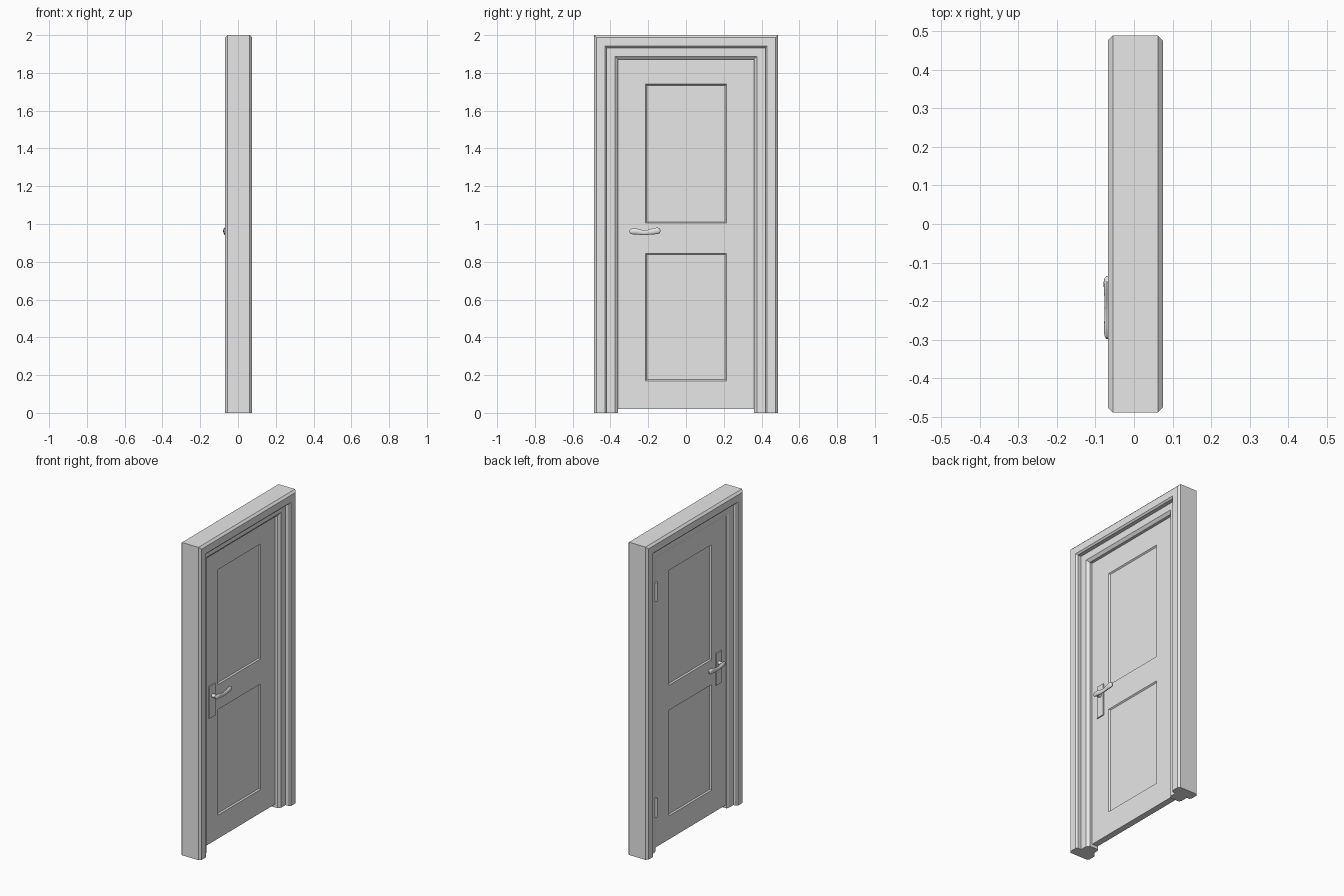
import bpy, bmesh
from math import sin, cos, pi
from mathutils import Matrix, Vector

cube = bpy.data.objects.get("Cube")
if cube:
    bpy.data.objects.remove(cube, do_unlink=True)

grey = bpy.data.materials.new("plain_grey")
grey.use_nodes = True
grey.diffuse_color = (0.8, 0.8, 0.8, 1)
grey.node_tree.nodes["Principled BSDF"].inputs["Base Color"].default_value = (0.8, 0.8, 0.8, 1)

HALF_W, HEIGHT = 0.488, 2.0
BACK, FRONT = -0.03, 0.01      # door faces along x


def finish(name, bm, smooth=False):
    bmesh.ops.recalc_face_normals(bm, faces=bm.faces)
    mesh = bpy.data.meshes.new(name)
    bm.to_mesh(mesh)
    bm.free()
    mesh.materials.append(grey)
    obj = bpy.data.objects.new(name, mesh)
    bpy.context.collection.objects.link(obj)
    if smooth:
        bpy.ops.object.select_all(action='DESELECT')
        obj.select_set(True)
        bpy.context.view_layer.objects.active = obj
        bpy.ops.object.shade_smooth_by_angle()
    return obj


def add_box(bm, lo, hi):
    lo, hi = Vector(lo), Vector(hi)
    m = Matrix.Translation((lo + hi) / 2) @ Matrix.Diagonal((*(hi - lo), 1))
    return bmesh.ops.create_cube(bm, size=1, matrix=m)


def loft(bm, rings):
    rows = [[bm.verts.new(p) for p in ring] for ring in rings]
    n = len(rows[0])
    for a, b in zip(rows, rows[1:]):
        for i in range(n):
            bm.faces.new((a[i], a[(i + 1) % n], b[(i + 1) % n], b[i]))
    bm.faces.new(rows[0])
    bm.faces.new(rows[-1])


# Frame: stepped, chamfered moulding swept up, across and down with mitres
# Profile points are (distance inward, x)
profile = [(0, 0.062), (0.013, 0.075), (0.058, 0.075), (0.068, 0.066),
           (0.068, 0.042), (0.112, 0.042), (0.129, 0.028),
           (0.129, -0.034), (0.112, -0.041), (0.068, -0.041),
           (0.068, -0.059), (0.058, -0.068), (0.013, -0.068), (0, -0.055)]
bm = bmesh.new()
loft(bm, [[(x, side * (HALF_W - d), (HEIGHT - d) * top) for d, x in profile]
          for side, top in ((-1, 0), (-1, 1), (1, 1), (1, 0))])
finish("door_frame", bm)

# Door leaf with two sunken panels on each face
panels = [(0.17, 0.845), (1.005, 1.74)]
PANEL_W = 0.214
bm = bmesh.new()
add_box(bm, (BACK, -0.36, 0.02), (FRONT, 0.36, 1.873))
cuts = [((0, y, 0), (0, 1, 0)) for y in (-PANEL_W, PANEL_W)]
cuts += [((0, 0, z), (0, 0, 1)) for pair in panels for z in pair]
for co, no in cuts:
    bmesh.ops.bisect_plane(bm, geom=bm.verts[:] + bm.edges[:] + bm.faces[:],
                           plane_co=co, plane_no=no)
bm.normal_update()
inside = []
for f in bm.faces:
    c = f.calc_center_median()
    if abs(f.normal.x) > 0.9 and abs(c.y) < PANEL_W and any(a < c.z < b for a, b in panels):
        inside.append(f)
bmesh.ops.inset_individual(bm, faces=inside, thickness=0.009, depth=-0.008)
finish("door_leaf", bm)

# Handles: back plate, spindle and wavy lever on each face
# Lever stations are (y, z, half height)
lever = [(-0.298, 0.961, 0.006), (-0.294, 0.961, 0.012), (-0.283, 0.961, 0.016),
         (-0.262, 0.961, 0.016), (-0.24, 0.956, 0.014), (-0.218, 0.954, 0.013),
         (-0.195, 0.957, 0.014), (-0.17, 0.962, 0.017), (-0.15, 0.964, 0.018),
         (-0.14, 0.964, 0.013), (-0.135, 0.964, 0.006)]
SIDES = 14
for label, face, out in (("front", FRONT, 1), ("back", BACK, -1)):
    bm = bmesh.new()
    xs = sorted((face - out * 0.002, face + out * 0.007))
    plate = add_box(bm, (xs[0], -0.31, 0.825), (xs[1], -0.254, 1.03))
    finish(label + "_handle_plate", bm)

    bm = bmesh.new()
    bmesh.ops.create_cone(
        bm, cap_ends=True, segments=SIDES, radius1=0.012, radius2=0.012, depth=0.04,
        matrix=Matrix.Translation((face + out * 0.02, -0.28, 0.961)) @ Matrix.Rotation(pi / 2, 4, 'Y'))
    finish(label + "_handle_spindle", bm, True)

    bm = bmesh.new()
    rings = []
    for y, z, r in lever:
        rings.append([(face + out * 0.038 + 0.6 * r * cos(2 * pi * i / SIDES), y,
                       z + r * sin(2 * pi * i / SIDES)) for i in range(SIDES)])
    loft(bm, rings)
    finish(label + "_handle_lever", bm, True)

# Hinges on the back, along the +y edge
for label, z in (("lower", 0.28), ("upper", 1.66)):
    bm = bmesh.new()
    bmesh.ops.create_cone(bm, cap_ends=True, segments=SIDES, radius1=0.009, radius2=0.009,
                          depth=0.12, matrix=Matrix.Translation((-0.037, 0.357, z)))
    finish(label + "_hinge", bm, True)
